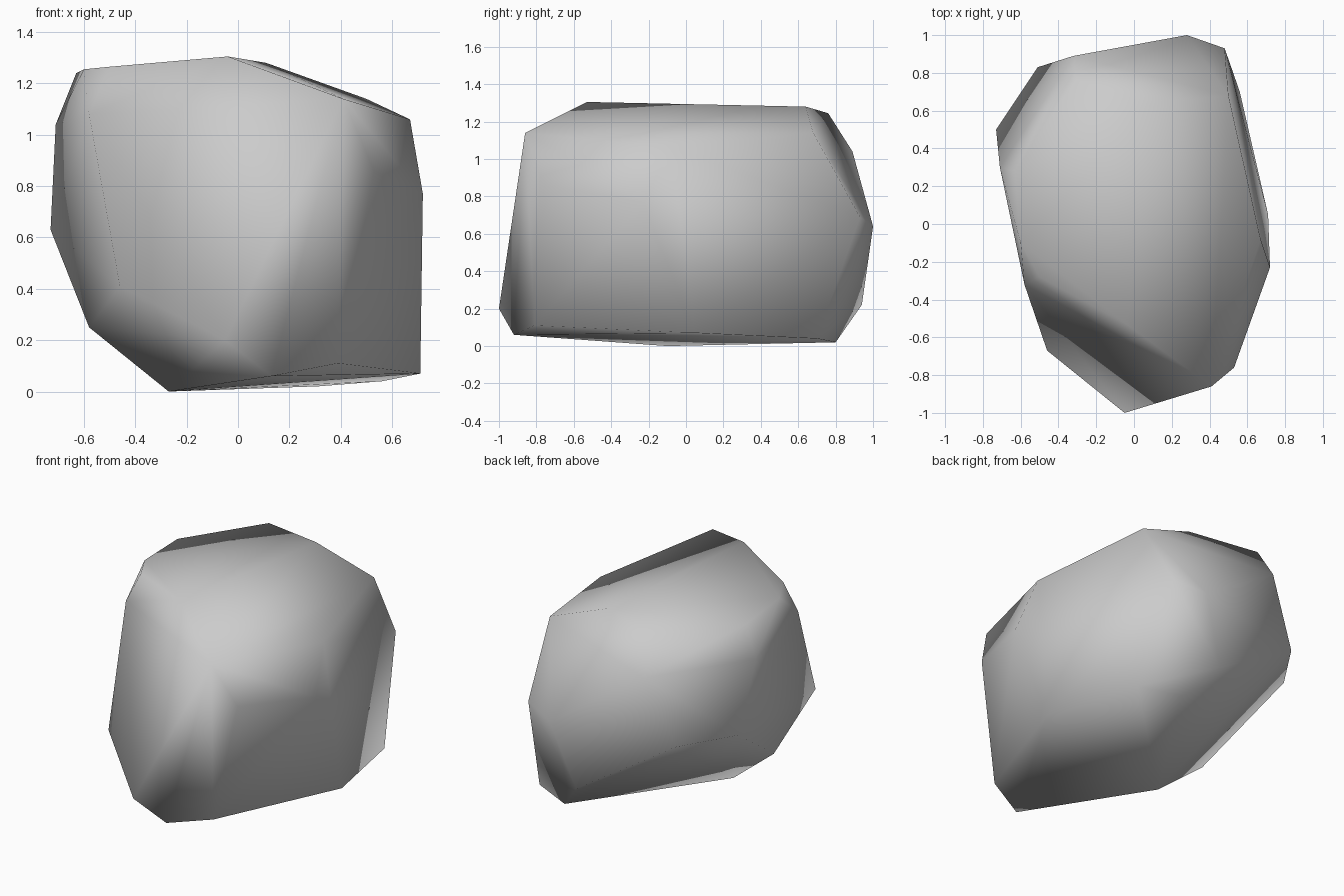
import bpy
import bmesh

cube = bpy.data.objects.get("Cube")
if cube:
    bpy.data.objects.remove(cube, do_unlink=True)

# Stone material
grey = (0.6, 0.6, 0.6, 1.0)
stone = bpy.data.materials.new("stone_grey")
stone.use_nodes = True
stone.diffuse_color = grey
bsdf = next(n for n in stone.node_tree.nodes if n.type == 'BSDF_PRINCIPLED')
bsdf.inputs["Base Color"].default_value = grey

# Corners of the boulder, grouped by level
base = [(-.27, -.1, 0), (.31, .8, .02), (.56, .7, .04), (.71, .05, .07),
        (.39, -.81, .11), (.13, -.92, .06)]
lower = [(-.05, -1, .2), (-.58, -.07, .25), (.13, .94, .22), (-.46, -.67, .41)]
middle = [(.28, 1, .64), (-.73, .5, .63), (-.51, .83, .62), (.48, .93, .69),
          (.72, -.23, .77), (.53, -.76, .86)]
shoulder = [(-.71, .3, 1.04), (-.32, .89, 1.04), (-.58, -.32, 1.08),
            (.67, -.08, 1.06), (.41, -.86, 1.14), (.5, .68, 1.14)]
crown = [(-.31, .76, 1.245), (.11, .64, 1.28), (-.04, -.53, 1.305),
         (-.5, -.28, 1.265), (-.6, -.1, 1.255), (-.63, .28, 1.24)]

# Skin the corners with a convex hull
bm = bmesh.new()
for corner in base + lower + middle + shoulder + crown:
    bm.verts.new(corner)
hull = bmesh.ops.convex_hull(bm, input=bm.verts)
loose = [v for v in bm.verts if not v.link_faces]
bmesh.ops.delete(bm, geom=loose, context='VERTS')
bmesh.ops.recalc_face_normals(bm, faces=bm.faces)
for face in bm.faces:
    face.smooth = True

mesh = bpy.data.meshes.new("boulder")
bm.to_mesh(mesh)
bm.free()
mesh.materials.append(stone)
boulder = bpy.data.objects.new("boulder", mesh)
bpy.context.collection.objects.link(boulder)
